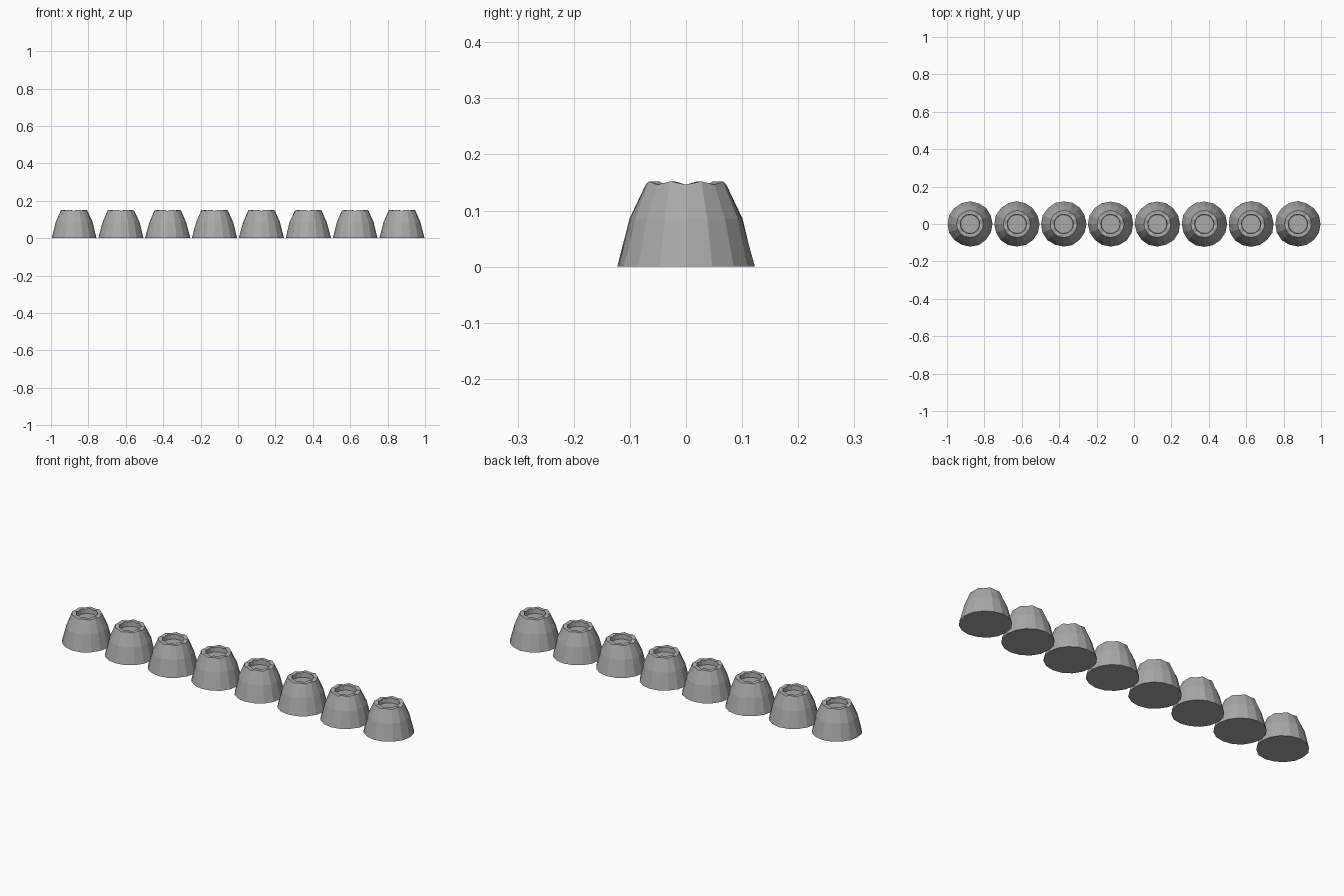
import bpy, bmesh, math, random

cube = bpy.data.objects.get("Cube")
if cube:
    bpy.data.objects.remove(cube, do_unlink=True)

random.seed(7)
COUNT, SIDES, PITCH = 8, 16, 0.2505

stone = bpy.data.materials.new("grey stone")
stone.use_nodes = True
stone.diffuse_color = (0.4, 0.4, 0.4, 1)
stone.node_tree.nodes["Principled BSDF"].inputs["Base Color"].default_value = (0.4, 0.4, 0.4, 1)

# Radius and height: base, belly, outer rim, inner rim, recess floor
PROFILE = [(0.123, 0), (0.101, 0.085), (0.072, 0.152), (0.052, 0.152), (0.050, 0.125)]


def crater_cone(index):
    bm = bmesh.new()
    rings = []
    for level, (radius, height) in enumerate(PROFILE):
        ring = []
        for i in range(SIDES):
            angle = 2 * math.pi * i / SIDES
            # Chipped notches around the rim, slightly uneven walls
            z = height - (0.006 if level in (2, 3) and i % 2 == 0 else 0)
            r = radius * (random.uniform(0.97, 1.0) if level < 2 else 1)
            ring.append(bm.verts.new((r * math.cos(angle), r * math.sin(angle), z)))
        rings.append(ring)
    for low, high in zip(rings, rings[1:]):
        for i in range(SIDES):
            j = (i + 1) % SIDES
            bm.faces.new((low[i], low[j], high[j], high[i]))
    bm.faces.new(rings[0][::-1])
    bm.faces.new(rings[-1])
    mesh = bpy.data.meshes.new("crater_cone")
    bm.to_mesh(mesh)
    bm.free()
    mesh.materials.append(stone)
    obj = bpy.data.objects.new(f"crater_cone_{index + 1}", mesh)
    obj.location.x = (index - (COUNT - 1) / 2) * PITCH
    bpy.context.collection.objects.link(obj)


# Row of cones
for n in range(COUNT):
    crater_cone(n)
